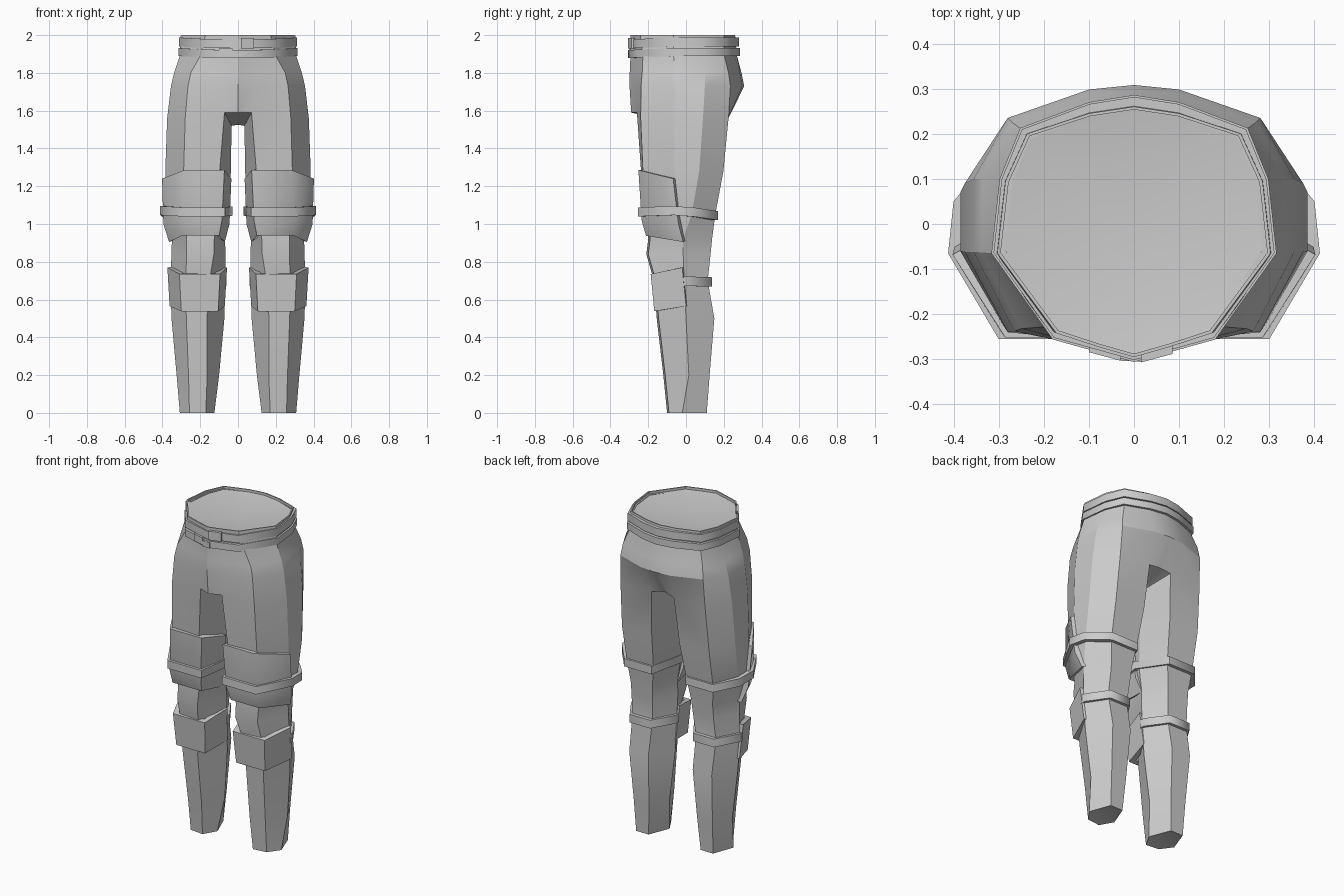
import bpy, bmesh, math

if "Cube" in bpy.data.objects:
    bpy.data.objects.remove(bpy.data.objects["Cube"])

grey = bpy.data.materials.new("grey")
grey.diffuse_color = (0.6, 0.6, 0.6, 1)
grey.use_nodes = True
grey.node_tree.nodes["Principled BSDF"].inputs["Base Color"].default_value = grey.diffuse_color


def finish(bm, name, mirror=False, thickness=0, angle=24):
    me = bpy.data.meshes.new(name)
    bm.to_mesh(me)
    bm.free()
    me.materials.append(grey)
    ob = bpy.data.objects.new(name, me)
    bpy.context.collection.objects.link(ob)
    bpy.context.view_layer.objects.active = ob
    ob.select_set(True)
    if thickness:
        mod = ob.modifiers.new("thickness", 'SOLIDIFY')
        mod.thickness = thickness
        mod.offset = -1
        mod.use_even_offset = True
        bpy.ops.object.modifier_apply(modifier=mod.name)
    if mirror:
        mod = ob.modifiers.new("mirror", 'MIRROR')
        mod.merge_threshold = 0.0005
        bpy.ops.object.modifier_apply(modifier=mod.name)
    bpy.ops.object.shade_smooth_by_angle(angle=math.radians(angle))
    ob.select_set(False)
    return ob


def bridge(bm, low, high, closed):
    n = len(low)
    for i in range(n if closed else n - 1):
        j = (i + 1) % n
        bm.faces.new((low[i], low[j], high[j], high[i]))


def shell(name, rings, closed=False, mirror=True, thickness=0.025):
    """Rings of 3D points from bottom to top, joined into a thick wrap."""
    bm = bmesh.new()
    rows = [[bm.verts.new(p) for p in r] for r in rings]
    for a, b in zip(rows, rows[1:]):
        bridge(bm, a, b, closed)
    return finish(bm, name, mirror, thickness, 65)


# Trousers: one leg and half of the hips, mirrored
# z, inner x, outer x, front y, back y, outer front y, outer back y, front inner share, back inner share
LEG = [
    (0.00, 0.125, 0.308, -0.10, 0.11, -0.02, -0.02, 0.25, 0.28),
    (0.20, 0.100, 0.325, -0.12, 0.125, 0.015, 0.015, 0.28, 0.28),
    (0.50, 0.072, 0.352, -0.155, 0.15, 0.00, 0.00, 0.33, 0.28),
    (0.70, 0.070, 0.358, -0.17, 0.115, -0.01, -0.01, 0.28, 0.27),
    (0.84, 0.065, 0.352, -0.21, 0.13, -0.015, -0.015, 0.22, 0.25),
    (0.92, 0.070, 0.350, -0.20, 0.138, -0.02, -0.015, 0.20, 0.22),
    (1.05, 0.045, 0.378, -0.215, 0.155, -0.05, 0.03, 0.17, 0.20),
    (1.28, 0.038, 0.385, -0.238, 0.198, -0.06, 0.07, 0.17, 0.16),
    (1.56, 0.034, 0.375, -0.25, 0.225, -0.062, 0.09, 0.11, 0.12),
]
# z, then x, y from the front centre round to the back centre
HIPS = [
    (1.73, [(0, -.299), (.08, -.276), (.265, -.238), (.355, -.062), (.355, .1),
            (.28, .235), (.1, .298), (0, .308)]),
    (1.80, [(0, -.298), (.08, -.275), (.25, -.232), (.338, -.063), (.335, .1),
            (.27, .225), (.1, .286), (0, .294)]),
    (1.89, [(0, -.294), (.08, -.268), (.2, -.228), (.308, -.065), (.289, .093),
            (.24, .203), (.1, .255), (0, .27)]),
    (2.00, [(0, -.295), (.08, -.272), (.172, -.242), (.303, -.065), (.285, .095),
            (.237, .2), (.1, .245), (0, .26)]),
]
bm = bmesh.new()
prev = None
for z, xi, xo, yf, yb, y1, y2, f, b in LEG:
    w = xo - xi
    pts = [(xi + f * w, yf), (xi + .72 * w, yf + .01), (xo, y1), (xo, y2),
           (xi + .74 * w, yb), (xi + b * w, yb), (xi, (y1 + y2) / 2)]
    ring = [bm.verts.new((x, y, z)) for x, y in pts]
    if prev:
        bridge(bm, prev, ring, True)
    else:
        # dished ankle end
        hub = bm.verts.new((.215, 0, .02))
        for i in range(7):
            bm.faces.new((ring[(i + 1) % 7], ring[i], hub))
    prev = ring
# Crotch
ring[0].co.z = 1.59
ring[0].co.y = -.26
ring[6].co.z = 1.52
front = bm.verts.new((0, -.29, 1.59))
under = bm.verts.new((0, 0.02, 1.525))
back = bm.verts.new((0, .215, 1.575))
bm.faces.new((front, ring[0], ring[6], under))
bm.faces.new((under, ring[6], ring[5], back))
# Hips and waist
prev = [front] + ring[:6] + [back]
for z, pts in HIPS:
    ring = [bm.verts.new((x, y, z)) for x, y in pts]
    bridge(bm, prev, ring, False)
    prev = ring
# Narrow waist rim and dished top
rim = [bm.verts.new((v.co.x * .975, v.co.y * .975, 2.0)) for v in ring]
bridge(bm, ring, rim, False)
dip = [bm.verts.new((v.co.x, v.co.y, 1.985)) for v in rim]
bridge(bm, rim, dip, False)
hub = bm.verts.new((0, -.02, 1.95))
for a, b in zip(dip, dip[1:]):
    bm.faces.new((a, b, hub))
bmesh.ops.remove_doubles(bm, verts=bm.verts, dist=0.0005)
bmesh.ops.recalc_face_normals(bm, faces=bm.faces)
finish(bm, "trousers", mirror=True)

# Belts
BELT = [(0, -.306), (.18, -.256), (.316, -.065), (.298, .1), (.252, .213), (.1, .27), (0, .286)]


def belt(name, z0, z1, inset):
    half = [(x * (1 - inset), y * (1 - inset)) for x, y in BELT]
    loop = half + [(-x, y) for x, y in half[-2:0:-1]]
    # sides sit a little higher than the front centre
    rise = lambda y: 0.01 * min(1, (y + .306) / .24)
    shell(name, [[(x, y, z + rise(y)) for x, y in loop] for z in (z0, z1)],
          closed=True, mirror=False)


belt("lower_belt", 1.879, 1.921, 0)
belt("upper_belt", 1.93, 1.977, 0.015)


# Buckle plates
def plate(name, x0, x1, z0, z1):
    bm = bmesh.new()
    bmesh.ops.create_cube(bm, size=1)
    for v in bm.verts:
        x = x0 if v.co.x < 0 else x1
        y = -.311 + abs(x) * .27 + (0.02 if v.co.y > 0 else 0)
        v.co = (x, y, z0 if v.co.z < 0 else z1)
    finish(bm, name)


plate("left_buckle", -.10, -.03, 1.886, 1.928)
plate("middle_buckle", -.03, 0.02, 1.878, 1.912)
plate("right_buckle", 0.015, .085, 1.93, 1.984)


# Knee and shin pads
def pad(name, levels):
    """Level: inner x, front inner x, front outer x, outer x, front y, side y, front z, side z."""
    shell(name, [[(a, ys, zs), (b, yf, zf), (c, yf, zf), (d, ys, zs)]
                 for a, b, c, d, yf, ys, zf, zs in levels], thickness=0.03)


pad("knee_pad", [
    (.070, .10, .295, .365, -.212, -.015, .938, .905),
    (.045, .085, .298, .395, -.235, -.04, 1.02, 1.0),
    (.035, .072, .285, .402, -.252, -.068, 1.285, 1.24)])
pad("shin_pad", [
    (.070, .105, .30, .362, -.168, 0.0, .538, .565),
    (.058, .095, .31, .374, -.187, -.02, .735, .77)])

# Straps
KNEE = [(.07, -.255, 1.04), (.30, -.255, 1.04), (.412, -.065, 1.047), (.40, .05, 1.038),
        (.30, .17, 1.02), (.115, .17, 1.02), (.03, -.03, 1.045)]
shell("knee_strap", [[(x, y, z + h) for x, y, z in KNEE] for h in (0, .048)], closed=True)
SHIN = [(.368, -.02, .672), (.365, .01, .672), (.285, .138, .668), (.145, .138, .668),
        (.062, .01, .672), (.06, -.02, .672)]
shell("shin_strap", [[(x, y, z + h) for x, y, z in SHIN] for h in (0, .05)])
